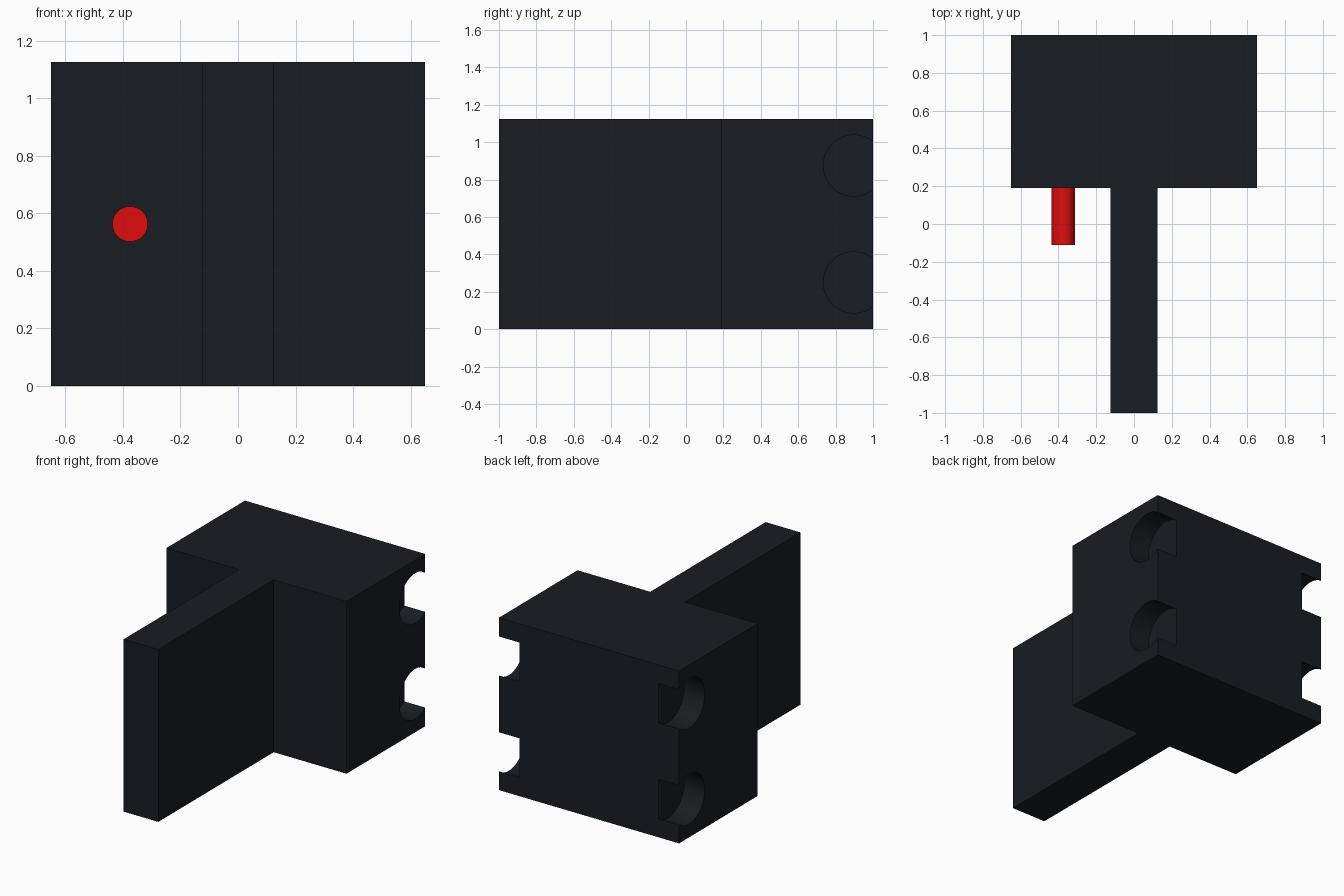
import bpy, bmesh, math

if "Cube" in bpy.data.objects:
    bpy.data.objects.remove(bpy.data.objects["Cube"])

HEIGHT = 1.125


def material(name, rgb):
    m = bpy.data.materials.new(name)
    m.diffuse_color = (*rgb, 1)
    m.use_nodes = True
    m.node_tree.nodes["Principled BSDF"].inputs["Base Color"].default_value = m.diffuse_color
    return m


def cylinder(name, radius, depth, loc, rot, sides=48):
    bpy.ops.mesh.primitive_cylinder_add(vertices=sides, radius=radius, depth=depth,
                                        location=loc, rotation=rot)
    ob = bpy.context.object
    ob.name = name
    return ob


def activate(ob):
    bpy.ops.object.select_all(action='DESELECT')
    ob.select_set(True)
    bpy.context.view_layer.objects.active = ob


dark = material("dark_plastic", (0.009, 0.012, 0.016))
red = material("red_plastic", (0.75, 0.004, 0.004))

# T-shaped body: wide block at the back, thin plate reaching forward
half = [(0.125, -1.0), (0.125, 0.19), (0.65, 0.19), (0.65, 1.0)]
outline = half + [(-x, y) for x, y in reversed(half)]
bm = bmesh.new()
face = bm.faces.new([bm.verts.new((x, y, 0)) for x, y in outline])
top = bmesh.ops.extrude_face_region(bm, geom=[face])["geom"]
bmesh.ops.translate(bm, vec=(0, 0, HEIGHT),
                    verts=[v for v in top if isinstance(v, bmesh.types.BMVert)])
bmesh.ops.recalc_face_normals(bm, faces=bm.faces)
mesh = bpy.data.meshes.new("body")
bm.to_mesh(mesh)
bm.free()
body = bpy.data.objects.new("body", mesh)
bpy.context.collection.objects.link(body)
body.data.materials.append(dark)

# Round notches in the rear side corners
for side in (-1, 1):
    for dz in (-0.3125, 0.3125):
        cutter = cylinder("notch_cutter", 0.1635, 0.2,
                          (side * 0.6, 0.898, HEIGHT / 2 + dz), (0, math.pi / 2, 0))
        cutter.hide_render = True
        cutter.data.materials.append(dark)
        activate(body)
        mod = body.modifiers.new("notch", 'BOOLEAN')
        mod.operation = 'DIFFERENCE'
        mod.solver = 'EXACT'
        mod.object = cutter
        bpy.ops.object.modifier_apply(modifier=mod.name)
        bpy.data.objects.remove(cutter)
activate(body)
bpy.ops.object.shade_smooth_by_angle(angle=math.radians(30))

# Red peg on the front of the block, left of the plate
peg = cylinder("red_peg", 0.0615, 0.30, (-0.375, 0.04, 0.5625), (math.pi / 2, 0, 0))
peg.data.materials.append(red)
bpy.ops.object.shade_smooth_by_angle(angle=math.radians(30))
